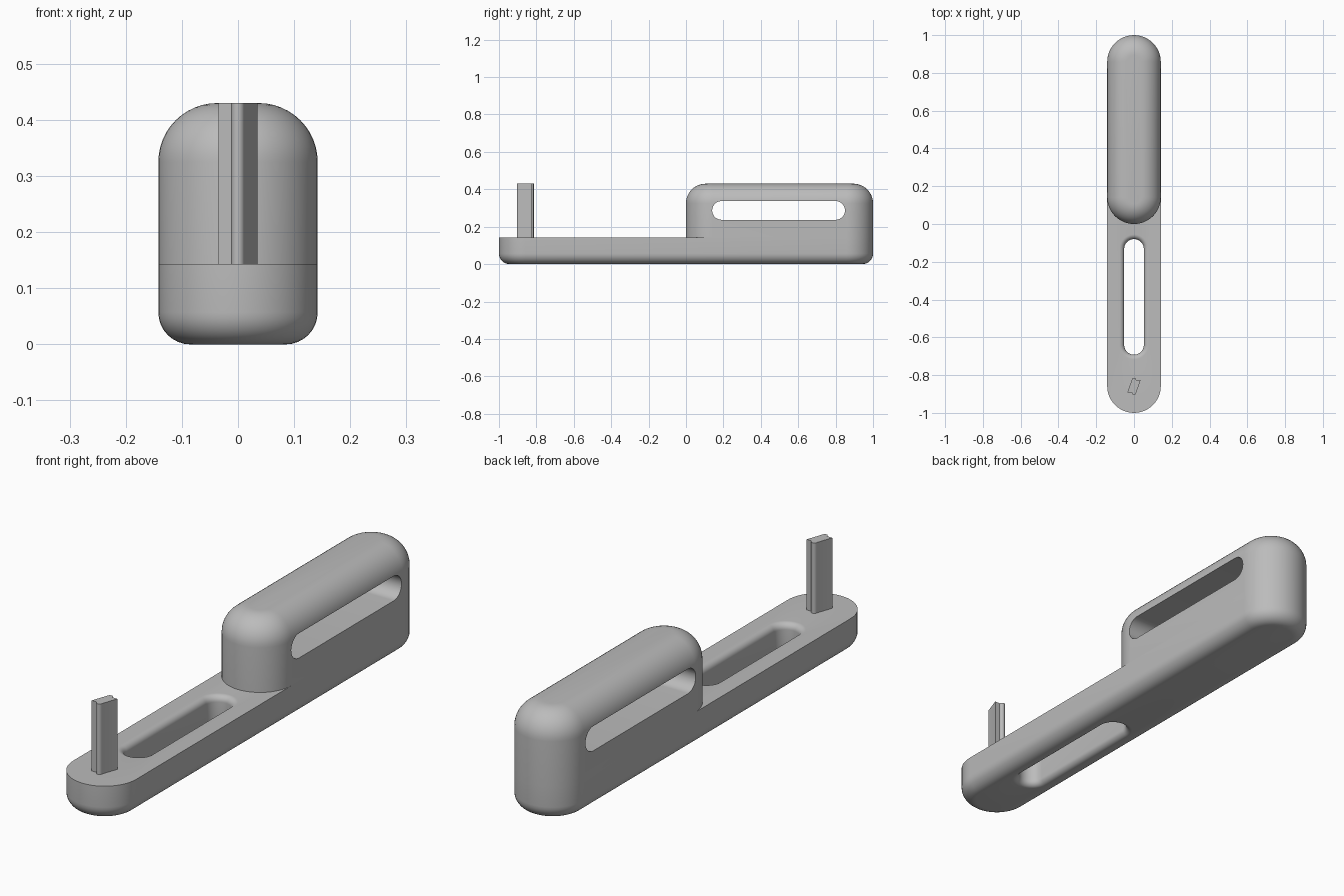
import bpy, bmesh
from math import sin, cos, pi, radians

if "Cube" in bpy.data.objects:
    bpy.data.objects.remove(bpy.data.objects["Cube"])

grey = bpy.data.materials.new("plain grey")
grey.use_nodes = True
COLOUR = (0.5, 0.5, 0.5, 1)
grey.diffuse_color = COLOUR
grey.node_tree.nodes["Principled BSDF"].inputs["Base Color"].default_value = COLOUR

R = 0.142      # half width of the body
DECK = 0.143   # top of the base
TOP = 0.43
ARC = 24       # segments in each rounded end


def stadium(y0, y1, r):
    """Outline of a slot from y0 to y1 with rounded ends."""
    pts = []
    for centre, start in ((y1 - r, 0), (y0 + r, pi)):
        for i in range(ARC + 1):
            a = start + pi * i / ARC
            pts.append((r * cos(a), centre + r * sin(a)))
    return pts


def fillet(r, start, end, steps=8):
    """Points (cos, sin) on a quarter arc, in degrees."""
    return [(r * cos(radians(start + (end - start) * i / steps)),
             r * sin(radians(start + (end - start) * i / steps))) for i in range(steps + 1)]


def loft(name, rings, closed=False):
    """Skin rings of (outline, z); closed joins the last ring to the first."""
    bm = bmesh.new()
    loops = [[bm.verts.new((x, y, z)) for x, y in pts] for pts, z in rings]
    pairs = list(zip(loops, loops[1:]))
    if closed:
        pairs.append((loops[-1], loops[0]))
    else:
        bm.faces.new(loops[0])
        bm.faces.new(loops[-1])
    for a, b in pairs:
        n = len(a)
        for i in range(n):
            j = (i + 1) % n
            bm.faces.new((a[i], a[j], b[j], b[i]))
    bmesh.ops.recalc_face_normals(bm, faces=bm.faces)
    mesh = bpy.data.meshes.new(name)
    bm.to_mesh(mesh)
    bm.free()
    mesh.materials.append(grey)
    obj = bpy.data.objects.new(name, mesh)
    bpy.context.collection.objects.link(obj)
    return obj


def smooth(obj):
    bpy.ops.object.select_all(action="DESELECT")
    obj.select_set(True)
    bpy.context.view_layer.objects.active = obj
    bpy.ops.object.shade_smooth_by_angle(angle=radians(30))


# Base: long bar with rounded underside and a soft-edged slot through it
e = 0.057
outer = [(stadium(-1 + e - c, 1 - e + c, R - e + c), e + s) for c, s in fillet(e, -90, 0)]
outer.append((stadium(-1, 1, R), DECK))
f, hole = 0.025, 0.052


def slot(grow):
    return stadium(-0.692 - grow, -0.08 + grow, hole + grow)


inner = [(slot(f - c), DECK - f + s) for c, s in fillet(f, 90, 0)]
inner += [(slot(f - c), f + s) for c, s in fillet(f, 0, -90)]
base = loft("base", outer + inner, closed=True)
smooth(base)

# Housing: domed block on the rear half
t = 0.105
rings = [(stadium(0, 1, R), DECK)]
rings += [(stadium(t - c, 1 - t + c, R - t + c), TOP - t + s) for c, s in fillet(t, 0, 90, 12)]
housing = loft("housing", rings)

# Sideways slot through the housing
z_mid, half_h = 0.287, 0.05
cutter = loft("slot_cutter", [(stadium(0.14, 0.85, half_h), -0.3),
                              (stadium(0.14, 0.85, half_h), 0.3)])
cutter.rotation_euler = (0, pi / 2, 0)
cutter.location.z = z_mid
cut = housing.modifiers.new("side_slot", "BOOLEAN")
cut.operation = "DIFFERENCE"
cut.solver = "EXACT"
cut.object = cutter
bpy.context.view_layer.update()
bpy.context.view_layer.objects.active = housing
bpy.ops.object.modifier_apply(modifier=cut.name)
bpy.data.objects.remove(cutter)
smooth(housing)

# Post: square bar with a rounded rib on its front and back
w, d, rib, y_post = 0.035, 0.033, 0.012, -0.859
half = [(w, -d), (w, d)]
half += [(rib * cos(pi * i / 8), d + rib * sin(pi * i / 8)) for i in range(9)]
section = half[1:] + [(-x, -y) for x, y in half[1:]]
section = [(x, y + y_post) for x, y in section]
post = loft("post", [(section, DECK - 0.01), (section, TOP)])
smooth(post)
